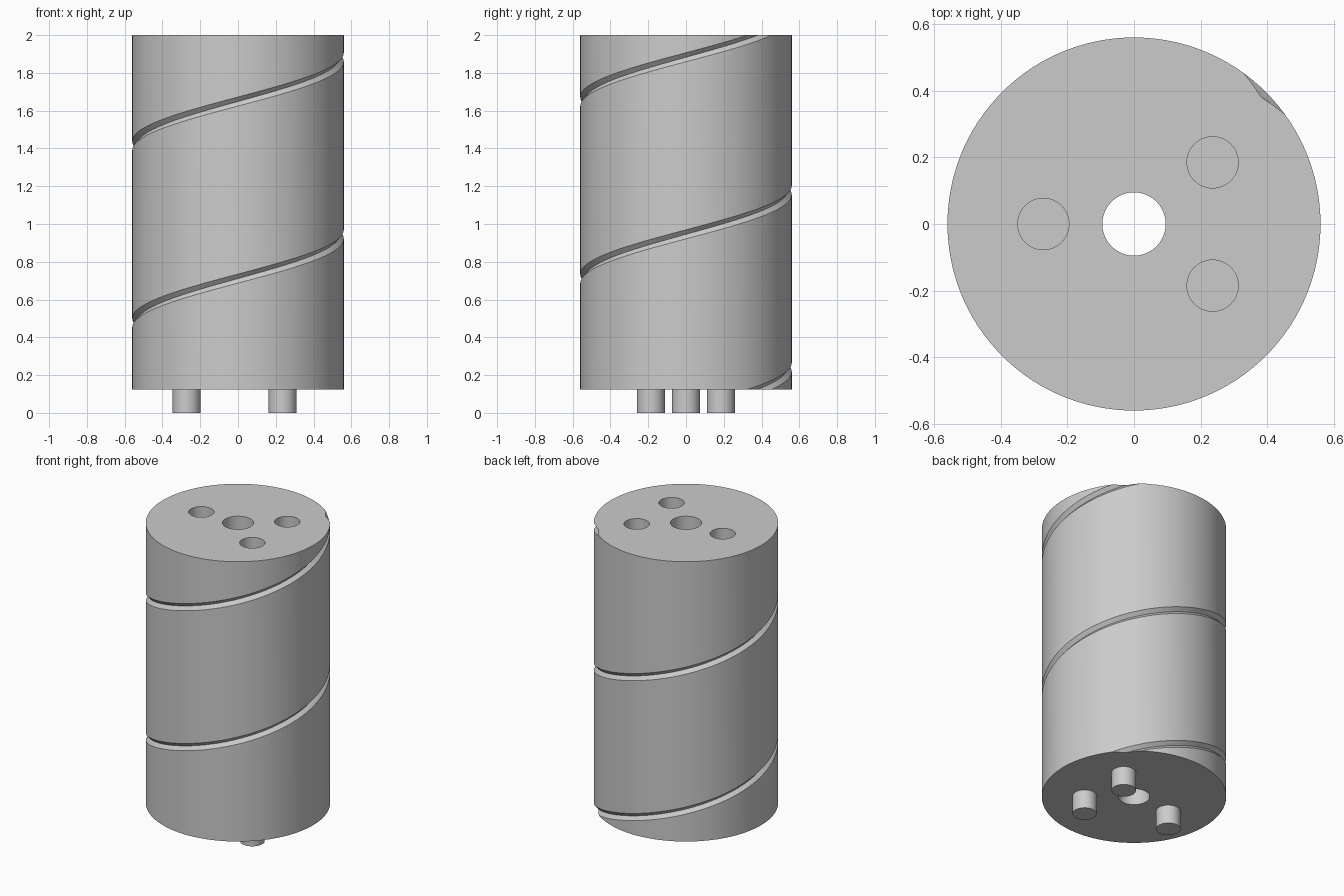
import bpy, bmesh, math
from mathutils import Vector

if "Cube" in bpy.data.objects:
    bpy.data.objects.remove(bpy.data.objects["Cube"], do_unlink=True)

BOTTOM, TOP = 0.125, 2.0
RADIUS, GROOVE_RADIUS, GROOVE_HALF = 0.56, 0.539, 0.024
STEPS = 120                      # sides per turn
PITCH = (TOP - BOTTOM) / 2       # the groove makes two turns
PEG_SPOTS = [(-0.272, 0), (0.236, 0.185), (0.236, -0.185)]

grey = bpy.data.materials.new("plain grey")
grey.use_nodes = True
COLOUR = (0.6, 0.6, 0.6, 1)
grey.diffuse_color = COLOUR
grey.node_tree.nodes["Principled BSDF"].inputs["Base Color"].default_value = COLOUR


def cylinder(name, x, y, radius, low, high):
    bpy.ops.mesh.primitive_cylinder_add(
        vertices=48, radius=radius, depth=high - low, location=(x, y, (low + high) / 2))
    obj = bpy.context.object
    obj.name = name
    obj.data.materials.append(grey)
    return obj


def smooth(obj):
    bpy.ops.object.select_all(action='DESELECT')
    obj.select_set(True)
    bpy.context.view_layer.objects.active = obj
    bpy.ops.object.shade_smooth_by_angle(angle=math.radians(30))


# Body wall: a V groove and the plain band above it, wound as one spiral
bm = bmesh.new()
rows = []
for i in range(-STEPS, 3 * STEPS + 1):
    turn = i / STEPS
    angle = math.radians(45) + math.tau * turn
    z = BOTTOM + PITCH * turn
    rows.append([bm.verts.new((r * math.cos(angle), r * math.sin(angle), z + dz))
                 for r, dz in ((RADIUS, -GROOVE_HALF), (GROOVE_RADIUS, 0), (RADIUS, GROOVE_HALF))])
for i in range(len(rows) - 1):
    a, b = rows[i], rows[i + 1]
    bm.faces.new((a[0], b[0], b[1], a[1]))
    bm.faces.new((a[1], b[1], b[2], a[2]))
    if i + 1 + STEPS < len(rows):
        bm.faces.new((a[2], b[2], rows[i + 1 + STEPS][0], rows[i + STEPS][0]))

# Trim the spiral flat at both ends and cap it
for height, direction in ((BOTTOM, -1), (TOP, 1)):
    bmesh.ops.bisect_plane(bm, geom=bm.verts[:] + bm.edges[:] + bm.faces[:], dist=1e-5,
                           plane_co=Vector((0, 0, height)),
                           plane_no=Vector((0, 0, direction)), clear_outer=True)
bmesh.ops.remove_doubles(bm, verts=bm.verts[:], dist=1e-5)
for height in (BOTTOM, TOP):
    rim = [e for e in bm.edges if e.is_boundary
           and all(abs(v.co.z - height) < 1e-4 for v in e.verts)]
    bmesh.ops.edgeloop_fill(bm, edges=rim)
bmesh.ops.recalc_face_normals(bm, faces=bm.faces[:])
mesh = bpy.data.meshes.new("grooved_body")
bm.to_mesh(mesh)
bm.free()
mesh.materials.append(grey)
body = bpy.data.objects.new("grooved_body", mesh)
bpy.context.collection.objects.link(body)

# Through bore and blind sockets
cutters = [cylinder("bore_cutter", 0, 0, 0.095, 0, 2.2)]
cutters += [cylinder("socket_cutter", x, y, 0.077, TOP - 0.13, 2.2) for x, y in PEG_SPOTS]
bpy.context.view_layer.objects.active = body
for cutter in cutters:
    cut = body.modifiers.new("hole", 'BOOLEAN')
    cut.operation = 'DIFFERENCE'
    cut.solver = 'EXACT'
    cut.object = cutter
    bpy.ops.object.modifier_apply(modifier=cut.name)
for cutter in cutters:
    bpy.data.objects.remove(cutter, do_unlink=True)
smooth(body)

# Pegs below, in line with the sockets
for x, y in PEG_SPOTS:
    smooth(cylinder("peg", x, y, 0.074, 0, BOTTOM))
